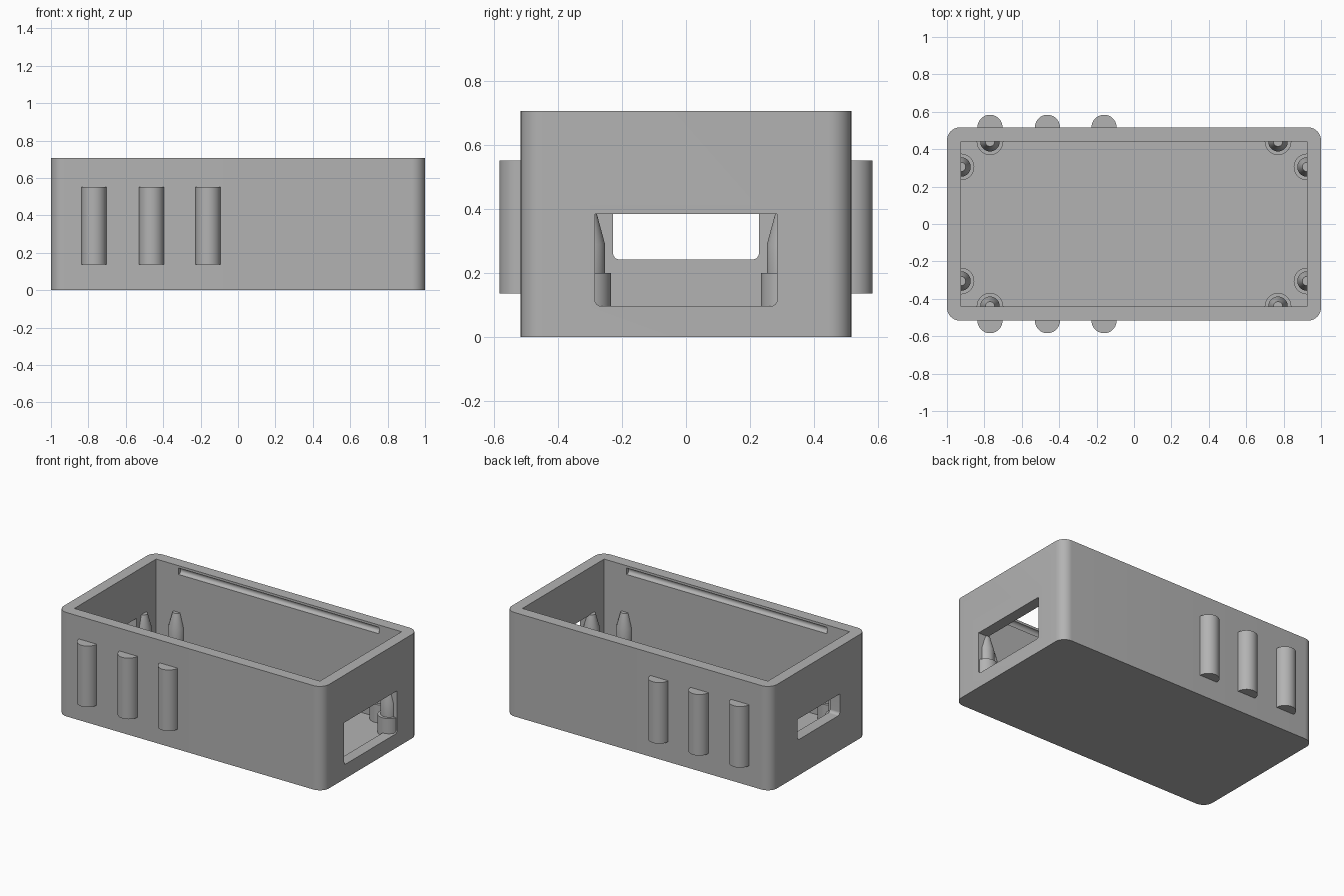
import bpy, bmesh, math
from mathutils import Matrix

if "Cube" in bpy.data.objects:
    bpy.data.objects.remove(bpy.data.objects["Cube"])

GREY = bpy.data.materials.new("plain grey")
GREY.diffuse_color = (0.45, 0.45, 0.45, 1)
GREY.use_nodes = True
GREY.node_tree.nodes["Principled BSDF"].inputs["Base Color"].default_value = GREY.diffuse_color


def make(name, bm):
    bmesh.ops.recalc_face_normals(bm, faces=bm.faces[:])
    me = bpy.data.meshes.new(name)
    bm.to_mesh(me)
    bm.free()
    me.materials.append(GREY)
    ob = bpy.data.objects.new(name, me)
    bpy.context.collection.objects.link(ob)
    return ob


def block(name, lo, hi, axis=None, radius=0.0, bottom_only=False):
    """Box between two corners; edges along one axis may be rounded."""
    bm = bmesh.new()
    bmesh.ops.create_cube(bm, size=1)
    for v in bm.verts:
        v.co = [(a + b) / 2 + c * (b - a) for a, b, c in zip(lo, hi, v.co)]
    if radius:
        edges = [e for e in bm.edges
                 if abs(e.verts[0].co[axis] - e.verts[1].co[axis]) > 1e-4
                 and (not bottom_only or e.verts[0].co.z < lo[2] + 1e-4)]
        bmesh.ops.bevel(bm, geom=edges, offset=radius, segments=10,
                        profile=0.5, affect='EDGES')
    return make(name, bm)


def lathe(name, profile, loc, segs=40):
    """Closed solid turned around a vertical axis."""
    bm = bmesh.new()
    rings = [[bm.verts.new((loc[0] + r * math.cos(2 * math.pi * i / segs),
                            loc[1] + r * math.sin(2 * math.pi * i / segs), z))
              for i in range(segs)] for r, z in profile]
    for a, b in zip(rings, rings[1:]):
        for i in range(segs):
            j = (i + 1) % segs
            bm.faces.new((a[i], a[j], b[j], b[i]))
    bm.faces.new(rings[0])
    bm.faces.new(rings[-1])
    return make(name, bm)


def smooth(ob):
    bpy.ops.object.select_all(action='DESELECT')
    ob.select_set(True)
    bpy.context.view_layer.objects.active = ob
    bpy.ops.object.shade_smooth_by_angle(angle=math.radians(30))


# Open case with rounded upright corners
W, D, H = 1.0, 0.517, 0.708
IN_X, IN_Y, FLOOR = 0.925, 0.44, 0.077
case = block("case", (-W, -D, 0), (W, D, H), 2, 0.07)

# Cutters: cavity, two end windows, two lid grooves
cutters = [
    block("cavity_cutter", (-IN_X, -IN_Y, FLOOR), (IN_X, IN_Y, 1)),
    block("right_window_cutter", (0.8, -0.285, 0.097), (1.2, 0.285, 0.385), 0, 0.02, True),
    block("left_window_cutter", (-1.2, -0.228, 0.243), (-0.8, 0.228, 0.385), 0, 0.02, True),
]
for s in (-1, 1):
    bm = bmesh.new()
    bmesh.ops.create_cone(
        bm, cap_ends=True, segments=24, radius1=0.022, radius2=0.022, depth=1.51,
        matrix=Matrix.Translation((0, s * IN_Y, 0.67)) @ Matrix.Rotation(math.pi / 2, 4, 'Y'))
    cutters.append(make("lid_groove_cutter", bm))

bpy.context.view_layer.objects.active = case
for c in cutters:
    m = case.modifiers.new("cut", 'BOOLEAN')
    m.operation = 'DIFFERENCE'
    m.solver = 'EXACT'
    m.object = c
    bpy.ops.object.modifier_apply(modifier=m.name)
for c in cutters:
    bpy.data.objects.remove(c)
smooth(case)

# Half-round grip ribs on both long sides
for s in (-1, 1):
    for x in (-0.77, -0.463, -0.16):
        smooth(lathe("grip_rib", [(0.067, 0.137), (0.067, 0.553)], (x, s * D)))

# Stepped locating pegs, half sunk into the inner walls
PEG = [(0.071, FLOOR - 0.02), (0.071, 0.2), (0.052, 0.2), (0.052, 0.29), (0.025, 0.39)]
for sx in (-1, 1):
    for sy in (-1, 1):
        for x, y in ((0.77, IN_Y), (IN_X, 0.305)):
            smooth(lathe("locating_peg", PEG, (sx * x, sy * y)))
